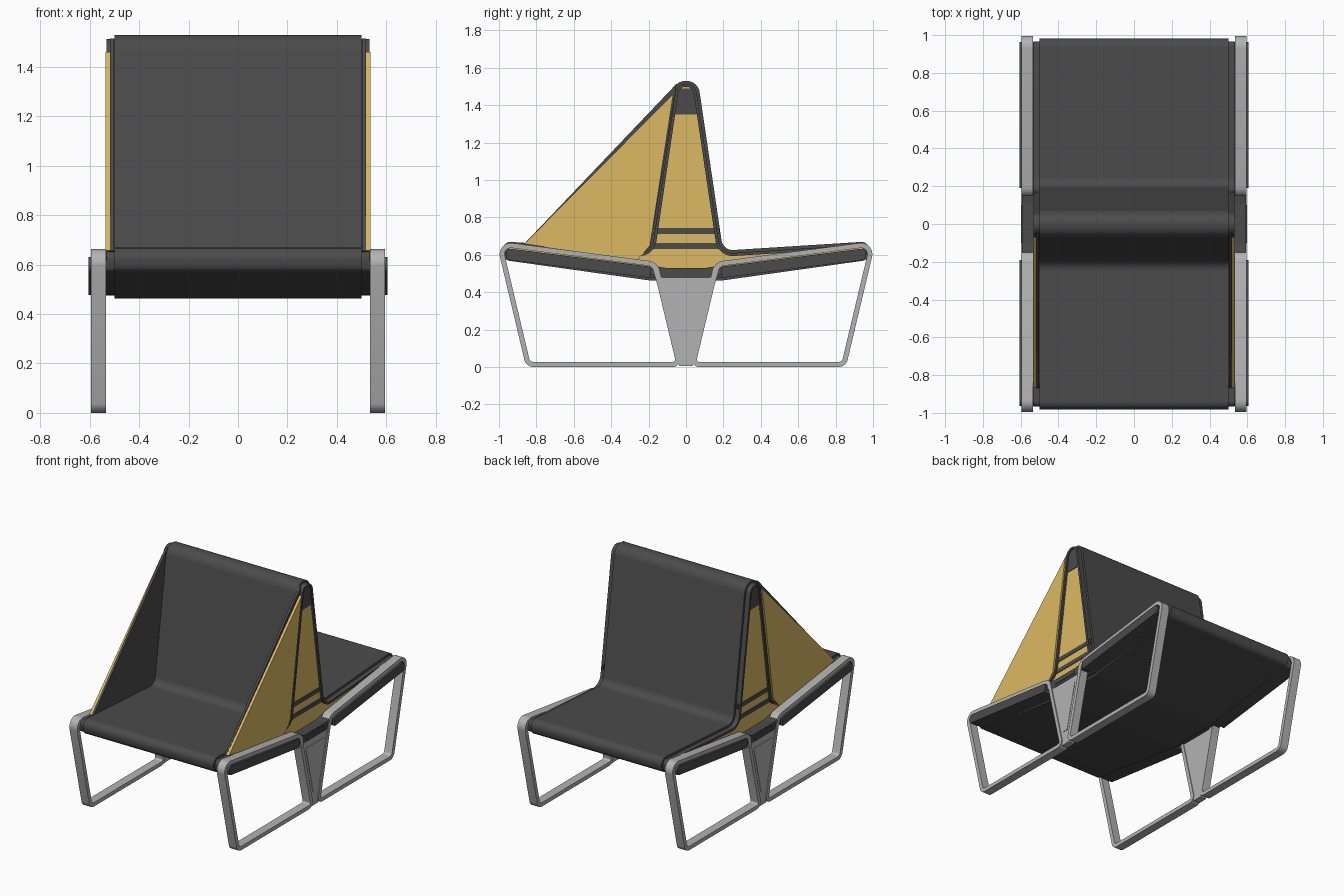
import bpy, bmesh, math
from mathutils import Vector

if "Cube" in bpy.data.objects:
    bpy.data.objects.remove(bpy.data.objects["Cube"])


def material(name, rgb):
    m = bpy.data.materials.new(name)
    m.diffuse_color = (*rgb, 1)
    m.use_nodes = True
    m.node_tree.nodes["Principled BSDF"].inputs["Base Color"].default_value = m.diffuse_color
    return m


DARK = material("dark_fabric", (0.07, 0.07, 0.07))
GOLD = material("gold_fabric", (0.72, 0.49, 0.125))
GREY = material("frame_metal", (0.45, 0.45, 0.45))


def cross(a, b):
    return a.x * b.y - a.y * b.x


def offset(corners, d):
    """Move a counter-clockwise (y, z, radius) outline inward by d."""
    out, n = [], len(corners)
    for i in range(n):
        a, p, b = (Vector(corners[k % n][:2]) for k in (i - 1, i, i + 1))
        e1, e2 = (p - a).normalized(), (b - p).normalized()
        n1, n2 = Vector((-e1.y, e1.x)), Vector((-e2.y, e2.x))
        q = p + (n1 + n2) * d / (1 + n1.dot(n2))
        r = corners[i][2] - math.copysign(d, cross(e1, e2))
        out.append((q.x, q.y, max(r, 0.003)))
    return out


def rounded(corners, seg=8):
    """Replace every (y, z, radius) corner by an arc."""
    pts, n = [], len(corners)
    for i in range(n):
        a, p, b = (Vector(corners[k % n][:2]) for k in (i - 1, i, i + 1))
        r = corners[i][2]
        if r == 0:
            pts.append(p)
            continue
        u, v = (a - p).normalized(), (b - p).normalized()
        ang = u.angle(v)
        c = p + (u + v).normalized() * r / math.sin(ang / 2)
        s = p + u * r / math.tan(ang / 2) - c
        turn = math.copysign(math.pi - ang, cross(-u, v))
        for k in range(seg + 1):
            t = turn * k / seg
            pts.append(c + Vector((s.x * math.cos(t) - s.y * math.sin(t),
                                   s.x * math.sin(t) + s.y * math.cos(t))))
    return pts


def plate(name, corners, x0, x1, mat, inner=None, sx=1, sy=1):
    """Extrude an outline from x0 to x1; with an inner outline it becomes a ring."""
    bm = bmesh.new()

    def loop(c, x):
        return [bm.verts.new((sx * x, sy * p.x, p.y)) for p in rounded(c)]

    def bridge(a, b):
        for i in range(len(a)):
            j = (i + 1) % len(a)
            bm.faces.new((a[i], a[j], b[j], b[i]))

    o0, o1 = loop(corners, x0), loop(corners, x1)
    bridge(o0, o1)
    if inner:
        i0, i1 = loop(inner, x0), loop(inner, x1)
        bridge(i0, i1)
        bridge(o0, i0)
        bridge(o1, i1)
    else:
        bm.faces.new(o0)
        bm.faces.new(o1)
    bmesh.ops.recalc_face_normals(bm, faces=bm.faces)
    me = bpy.data.meshes.new(name)
    bm.to_mesh(me)
    bm.free()
    ob = bpy.data.objects.new(name, me)
    bpy.context.collection.objects.link(ob)
    me.materials.append(mat)
    bpy.ops.object.select_all(action='DESELECT')
    ob.select_set(True)
    bpy.context.view_layer.objects.active = ob
    bpy.ops.object.shade_smooth_by_angle(angle=math.radians(35))
    return ob


def bar(half, z0, z1, r=0):
    return [(-half, z0, r), (half, z0, r), (half, z1, r), (-half, z1, r)]


# Double seat with shared backrest
half = [(0.19, 0.462, 0.4), (0.975, 0.572, 0.04), (0.99, 0.672, 0.045),
        (0.198, 0.622, 0.06), (0.064, 1.53, 0.072)]
shell = half + [(-y, z, r) for y, z, r in reversed(half)]
plate("seat_shell", shell, -0.5, 0.5, DARK)

# Outlines of the side parts
frame = [(0.02, 0, 0.04), (0.855, 0, 0.05), (1.015, 0.674, 0.06), (0.155, 0.562, 0.06)]
sleeve = [(0.19, 0.476, 0.01), (0.955, 0.573, 0.02), (0.975, 0.637, 0.03), (0.19, 0.537, 0.01)]
panel = [(-0.035, 0.004, 0), (0.035, 0.004, 0), (0.17, 0.5, 0), (-0.17, 0.5, 0)]
inset = [(-0.02, 0.1, 0), (0.02, 0.1, 0), (0.1, 0.43, 0), (-0.1, 0.43, 0)]
cap = [(-0.07, 1.35, 0), (0.07, 1.35, 0), (0.045, 1.49, 0), (-0.045, 1.49, 0)]
wing = [(-0.865, 0.658, 0), (-0.26, 0.572, 0), (-0.192, 0.65, 0), (-0.068, 1.46, 0)]
lining = [(-0.868, 0.655, 0), (-0.2, 0.59, 0), (-0.05, 1.515, 0)]
joint = [(-0.195, 0.495, 0.01), (-0.12, 0.475, 0.1), (0.12, 0.475, 0.1), (0.195, 0.495, 0.01),
         (0.195, 0.545, 0.01), (0.11, 0.53, 0.1), (-0.11, 0.53, 0.1), (-0.195, 0.545, 0.01)]

for side, sx in (("right", 1), ("left", -1)):
    # Gold side with dark edging, top cap and stripes
    plate(f"{side}_side_panel", offset(shell, 0.02), 0.495, 0.52, GOLD, sx=sx)
    plate(f"{side}_edging", offset(shell, 0.016), 0.495, 0.533, DARK, offset(shell, 0.032), sx=sx)
    plate(f"{side}_top_cap", cap, 0.51, 0.524, DARK, sx=sx)
    for k, z in enumerate((0.632, 0.712)):
        plate(f"{side}_stripe_{k + 1}", bar(0.178, z, z + 0.03), 0.51, 0.524, DARK, sx=sx)
    # Triangular wing on the front seat
    plate(f"{side}_wing", wing, 0.515, 0.5355, GOLD, sx=sx)
    plate(f"{side}_wing_lining", lining, 0.502, 0.518, DARK, sx=sx)
    # Metal side frame, centre web and fabric sleeves
    for end, sy in (("front", -1), ("back", 1)):
        plate(f"{side}_{end}_frame", frame, 0.535, 0.595, GREY, offset(frame, 0.027), sx=sx, sy=sy)
        plate(f"{side}_{end}_sleeve", sleeve, 0.495, 0.605, DARK, sx=sx, sy=sy)
    plate(f"{side}_centre_web", panel, 0.54, 0.588, GREY, sx=sx)
    plate(f"{side}_web_inset", inset, 0.58, 0.591, GREY, sx=sx)
    plate(f"{side}_centre_joint", joint, 0.495, 0.592, DARK, sx=sx)
    plate(f"{side}_joint_tab", bar(0.1, 0.492, 0.513, 0.004), 0.58, 0.597, DARK, sx=sx)
